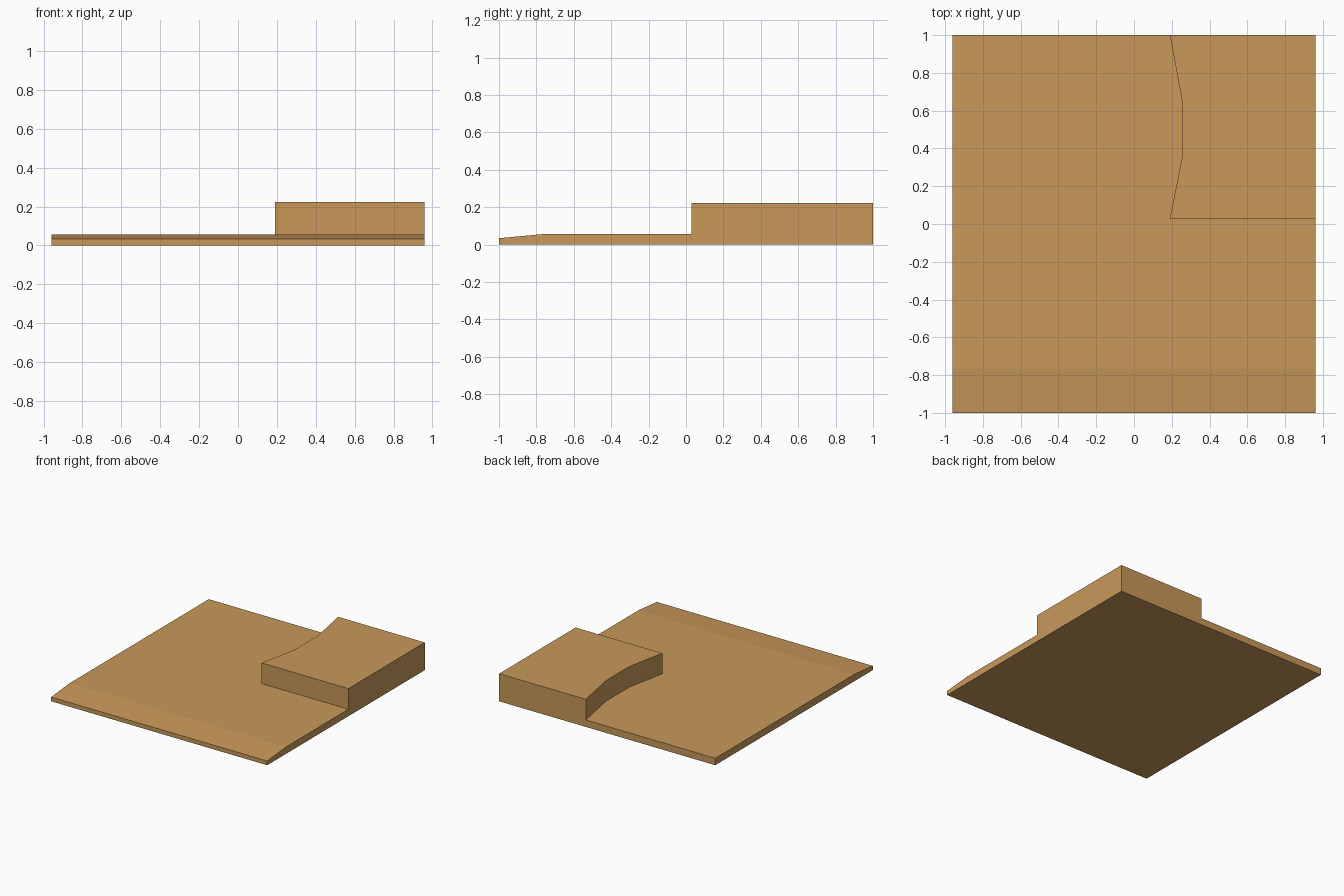
import bpy
import bmesh
from mathutils import Vector

cube = bpy.data.objects.get("Cube")
if cube:
    bpy.data.objects.remove(cube, do_unlink=True)

HALF_WIDTH = 0.96
FLOOR_TOP = 0.056
BLOCK_TOP = 0.222

tan = bpy.data.materials.new("tan_wood")
tan.use_nodes = True
colour = (0.578, 0.314, 0.102, 1)
tan.diffuse_color = colour
tan.node_tree.nodes["Principled BSDF"].inputs["Base Color"].default_value = colour


def extrude_profile(name, points, offset):
    """Extrude a closed planar outline along the offset vector."""
    bm = bmesh.new()
    face = bm.faces.new([bm.verts.new(p) for p in points])
    result = bmesh.ops.extrude_face_region(bm, geom=[face], use_keep_orig=True)
    moved = [v for v in result["geom"] if isinstance(v, bmesh.types.BMVert)]
    bmesh.ops.translate(bm, verts=moved, vec=Vector(offset))
    bmesh.ops.recalc_face_normals(bm, faces=bm.faces)
    mesh = bpy.data.meshes.new(name)
    bm.to_mesh(mesh)
    bm.free()
    mesh.materials.append(tan)
    obj = bpy.data.objects.new(name, mesh)
    bpy.context.collection.objects.link(obj)
    return obj


# Thin slab with a gently sloping front lip
slab_side = [(-1, 0), (1, 0), (1, FLOOR_TOP), (-0.765, FLOOR_TOP), (-1, 0.034)]
extrude_profile("base_slab", [(-HALF_WIDTH, y, z) for y, z in slab_side],
                (2 * HALF_WIDTH, 0, 0))

# Raised rear corner block with a faceted concave inner side
block_plan = [(HALF_WIDTH, 0.03), (HALF_WIDTH, 1), (0.19, 1),
              (0.255, 0.65), (0.255, 0.355), (0.19, 0.03)]
extrude_profile("raised_block", [(x, y, FLOOR_TOP) for x, y in block_plan],
                (0, 0, BLOCK_TOP - FLOOR_TOP))
